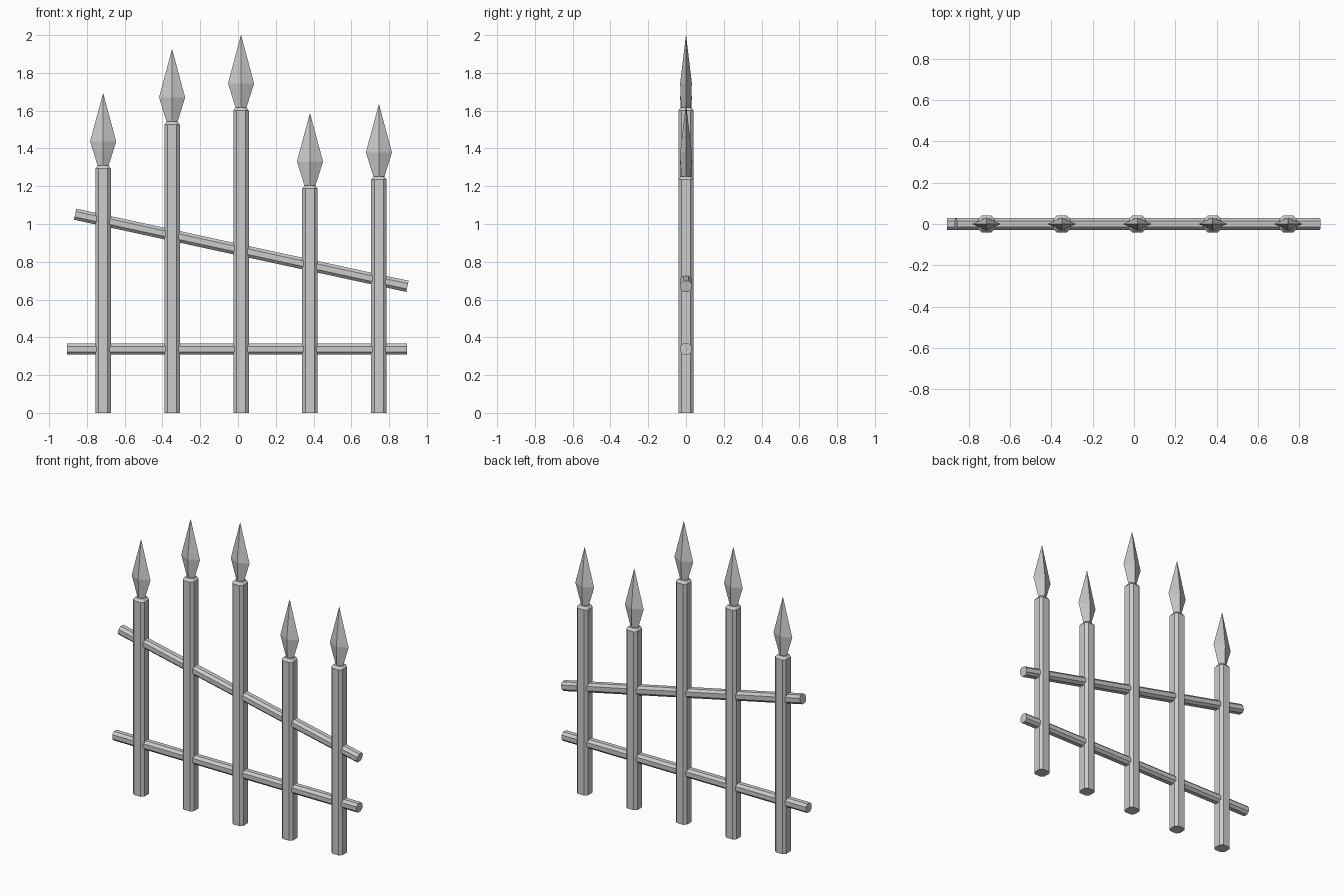
import bpy, bmesh
from math import radians

if "Cube" in bpy.data.objects:
    bpy.data.objects.remove(bpy.data.objects["Cube"])


def loft(name, rings, location=(0, 0, 0), tilt=0):
    """Skin a stack of equal-sized rings of points and cap both ends."""
    bm = bmesh.new()
    loops = [[bm.verts.new(p) for p in ring] for ring in rings]
    for a, b in zip(loops, loops[1:]):
        n = len(a)
        for i in range(n):
            j = (i + 1) % n
            bm.faces.new((a[i], a[j], b[j], b[i]))
    bm.faces.new(loops[0][::-1])
    bm.faces.new(loops[-1])
    bmesh.ops.remove_doubles(bm, verts=bm.verts, dist=1e-5)
    bmesh.ops.recalc_face_normals(bm, faces=bm.faces)
    mesh = bpy.data.meshes.new(name)
    bm.to_mesh(mesh)
    bm.free()
    obj = bpy.data.objects.new(name, mesh)
    obj.location = location
    obj.rotation_euler = (0, tilt, 0)
    bpy.context.collection.objects.link(obj)
    return obj


def octagon(half, cut):
    """Square of given half width with its corners cut off."""
    f = half - cut
    return [(half, -f), (half, f), (f, half), (-f, half),
            (-half, f), (-half, -f), (-f, -half), (f, -half)]


def diamond(hx, hy, z):
    return [(hx, 0, z), (0, hy, z), (-hx, 0, z), (0, -hy, z)]


def post(i, x, top):
    # Chamfered upright with a bevelled top
    cut = 0.017
    rings = [[(u, v, z) for u, v in octagon(half, c)]
             for half, c, z in ((0.041, cut, 0), (0.041, cut, top - cut),
                                (0.027, 0.009, top))]
    loft(f"post_{i}", rings, (x, 0, 0))

    # Flattened four-sided spear head
    loft(f"spear_head_{i}", [diamond(0.028, 0.026, -0.005),
                             diamond(0.069, 0.031, 0.127),
                             diamond(0.0005, 0.0005, 0.382)], (x, 0, top))


def rail(name, x, z, tilt):
    # Chamfered bar running along x
    rings = [[(s * 0.9, u, v) for u, v in octagon(0.03, 0.0155)] for s in (-1, 1)]
    loft(name, rings, (x, 0, z), radians(tilt))


# Five uneven posts
for i, top in enumerate((1.31, 1.543, 1.618, 1.204, 1.252)):
    post(i + 1, -0.714 + 0.365 * i, top)

# Level lower rail and sagging upper rail
rail("lower_rail", -0.005, 0.338, 0)
rail("upper_rail", 0.0175, 0.861, 12.25)
